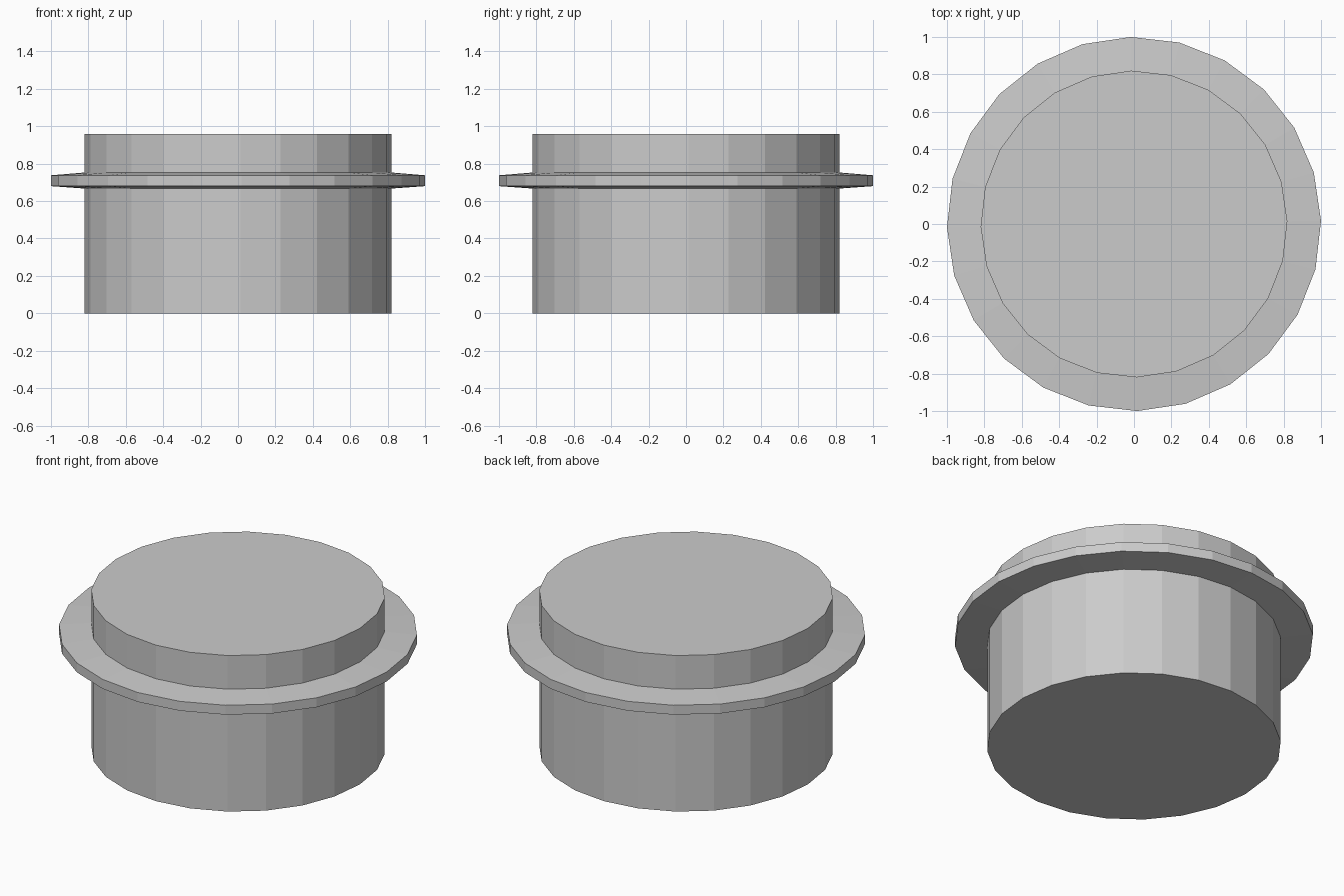
import bpy, bmesh, math

if "Cube" in bpy.data.objects:
    bpy.data.objects.remove(bpy.data.objects["Cube"])

SIDES = 24
OFFSET = math.radians(1)

# Half profile (radius, height): body wall, thin flange, upper rim
PROFILE = [(0.82, 0.0), (0.82, 0.667), (1.0, 0.68), (1.0, 0.738),
           (0.82, 0.753), (0.82, 0.96)]


def lathe(name, profile):
    """Revolve a profile around z and close both ends."""
    bm = bmesh.new()
    rings = []
    for r, z in profile:
        ring = []
        for i in range(SIDES):
            a = OFFSET + math.tau * i / SIDES
            ring.append(bm.verts.new((r * math.cos(a), r * math.sin(a), z)))
        rings.append(ring)
    for low, high in zip(rings, rings[1:]):
        for i in range(SIDES):
            j = (i + 1) % SIDES
            bm.faces.new((low[i], low[j], high[j], high[i]))
    bm.faces.new(rings[0][::-1])
    bm.faces.new(rings[-1])
    mesh = bpy.data.meshes.new(name)
    bm.to_mesh(mesh)
    bm.free()
    obj = bpy.data.objects.new(name, mesh)
    bpy.context.collection.objects.link(obj)
    return obj


# Round plug with a flange, flat shaded
lathe("flanged_plug", PROFILE)
